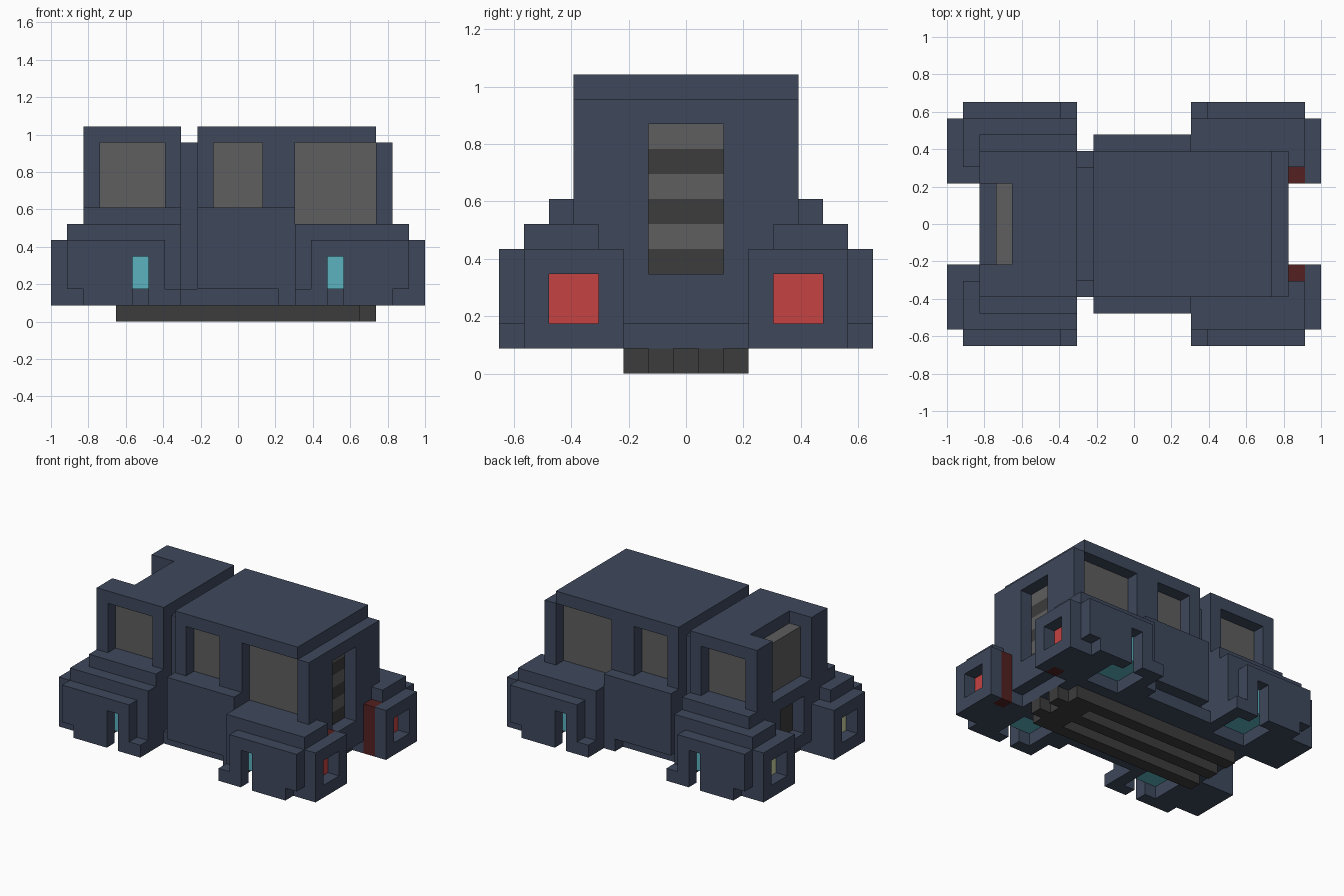
import bpy, bmesh
from mathutils import Vector

if "Cube" in bpy.data.objects:
    bpy.data.objects.remove(bpy.data.objects["Cube"])

U = 2 / 23          # one block
W = 15              # width in blocks
cells = {}          # block -> (part, colour)


def srgb(*c):
    return tuple(((v / 255 + 0.055) / 1.055) ** 2.4 for v in c) + (1.0,)


COLOURS = {
    "navy": srgb(62, 72, 92), "glass_grey": srgb(94, 94, 94),
    "dark_grey": srgb(60, 60, 60), "light_red": srgb(198, 66, 66),
    "dark_red": srgb(84, 32, 32), "teal": srgb(92, 178, 192),
    "pale_yellow": srgb(205, 212, 160),
}
mats = {}
for n, c in COLOURS.items():
    mats[n] = bpy.data.materials.new(n)
    mats[n].diffuse_color = c


def box(part, colour, x, y, z):
    """Fill (or with part None, carve) a block range, mirrored across y."""
    for i in range(*x):
        for j in range(*y):
            for k in range(*z):
                for jj in (j, W - 1 - j):
                    if part:
                        cells[i, jj, k] = (part, colour)
                    else:
                        cells.pop((i, jj, k), None)


def cut(x, y, z):
    box(None, None, x, y, z)


# Chassis and the narrow neck between the two cabins
box("chassis", "navy", (3, 20), (3, 12), (1, 2))
box("neck", "navy", (8, 9), (4, 11), (2, 11))

# Front cabin with side steps
box("front_cabin", "navy", (2, 8), (3, 12), (2, 12))
box("front_cabin", "navy", (2, 8), (2, 3), (1, 7))
# Rear cabin with side steps and lower tail
box("rear_cabin", "navy", (9, 20), (3, 12), (2, 12))
box("rear_cabin", "navy", (20, 21), (3, 12), (2, 11))
box("rear_cabin", "navy", (9, 15), (2, 3), (2, 7))
box("rear_cabin", "navy", (14, 15), (2, 3), (1, 2))

# Fenders: f maps a front-fender x range to front or rear
for name, f in (("front_fender", lambda a, b: (a, b)),
                ("rear_fender", lambda a, b: (23 - b, 23 - a))):
    box(name, "navy", f(1, 8), (0, 5), (1, 5))
    box(name, "navy", f(0, 1), (1, 5), (1, 5))
    box(name, "navy", f(1, 8), (1, 4), (5, 6))
    cut(f(7, 8), (0, 1), (2, 5))         # low foot
    cut(f(1, 2), (0, 1), (1, 2))         # corner notch
    cut(f(5, 6), (0, 1), (1, 4))         # thruster slot
    cut(f(4, 7), (1, 4), (1, 2))         # thruster well
    box("thruster", "teal", f(4, 7), (1, 4), (2, 4))
    cut(f(0, 1), (2, 4), (2, 4))         # lamp recess
# Restore cabin cores that the notches must not touch
box("front_cabin", "navy", (2, 8), (3, 12), (5, 12))
box("rear_cabin", "navy", (9, 20), (3, 12), (5, 12))

# Lamps and rear brackets
box("headlight", "pale_yellow", (1, 2), (2, 4), (2, 4))
box("tail_light", "light_red", (21, 22), (2, 4), (2, 4))
box("tail_bracket", "dark_red", (21, 22), (4, 5), (1, 5))

# Side windows, one block deep
for x, z in (((3, 7), (7, 11)), ((10, 13), (7, 11)), ((15, 20), (6, 11))):
    cut(x, (2, 4), z)
    box("side_window", "glass_grey", x, (4, 5), z)
    if z[0] == 7:                        # keep the step under the glass
        continue
# Windshield notch, glass and front grille
cut((2, 4), (5, 10), (7, 12))
box("windshield", "glass_grey", (3, 4), (5, 10), (7, 11))
cut((2, 3), (6, 9), (3, 6))
box("front_grille", "dark_grey", (3, 4), (6, 9), (3, 6))
# Rear grille with alternating slats
cut((20, 21), (6, 9), (4, 10))
for k in range(4, 10):
    box("rear_grille", "glass_grey" if k % 2 else "dark_grey",
        (19, 20), (6, 9), (k, k + 1))

# Underside rails and rear end blocks
box("under_rail", "dark_grey", (4, 19), (5, 6), (0, 1))
box("under_rail", "dark_grey", (4, 19), (7, 8), (0, 1))
box("rail_end_block", "dark_grey", (17, 20), (6, 7), (0, 1))

# Skin every part: a face wherever a block meets air
DIRS = [Vector(d) for d in ((1, 0, 0), (-1, 0, 0), (0, 1, 0),
                            (0, -1, 0), (0, 0, 1), (0, 0, -1))]
parts = {}
for cell, (part, colour) in cells.items():
    parts.setdefault(part, []).append((cell, colour))
for part, blocks in parts.items():
    me = bpy.data.meshes.new(part)
    names = sorted({c for _, c in blocks})
    for n in names:
        me.materials.append(mats[n])
    bm = bmesh.new()
    for cell, colour in blocks:
        mid = Vector(cell) + Vector((0.5, 0.5, 0.5))
        for d in DIRS:
            if tuple(int(a + b) for a, b in zip(cell, d)) in cells:
                continue
            s = Vector((d.y, d.z, d.x)) / 2
            t = d.cross(s)
            vs = [bm.verts.new((mid + d / 2 + a * s + b * t
                                - Vector((11.5, 7.5, 0))) * U)
                  for a, b in ((1, 1), (-1, 1), (-1, -1), (1, -1))]
            bm.faces.new(vs).material_index = names.index(colour)
    bmesh.ops.remove_doubles(bm, verts=bm.verts, dist=1e-4)
    bmesh.ops.dissolve_limit(bm, angle_limit=0.01, verts=bm.verts,
                             edges=bm.edges, delimit={'MATERIAL'})
    bm.to_mesh(me)
    bm.free()
    bpy.context.collection.objects.link(bpy.data.objects.new(part, me))

for m in bpy.data.materials:
    if m.users and not m.is_grease_pencil:
        m.use_nodes = True
        m.node_tree.nodes["Principled BSDF"].inputs["Base Color"].default_value = m.diffuse_color
